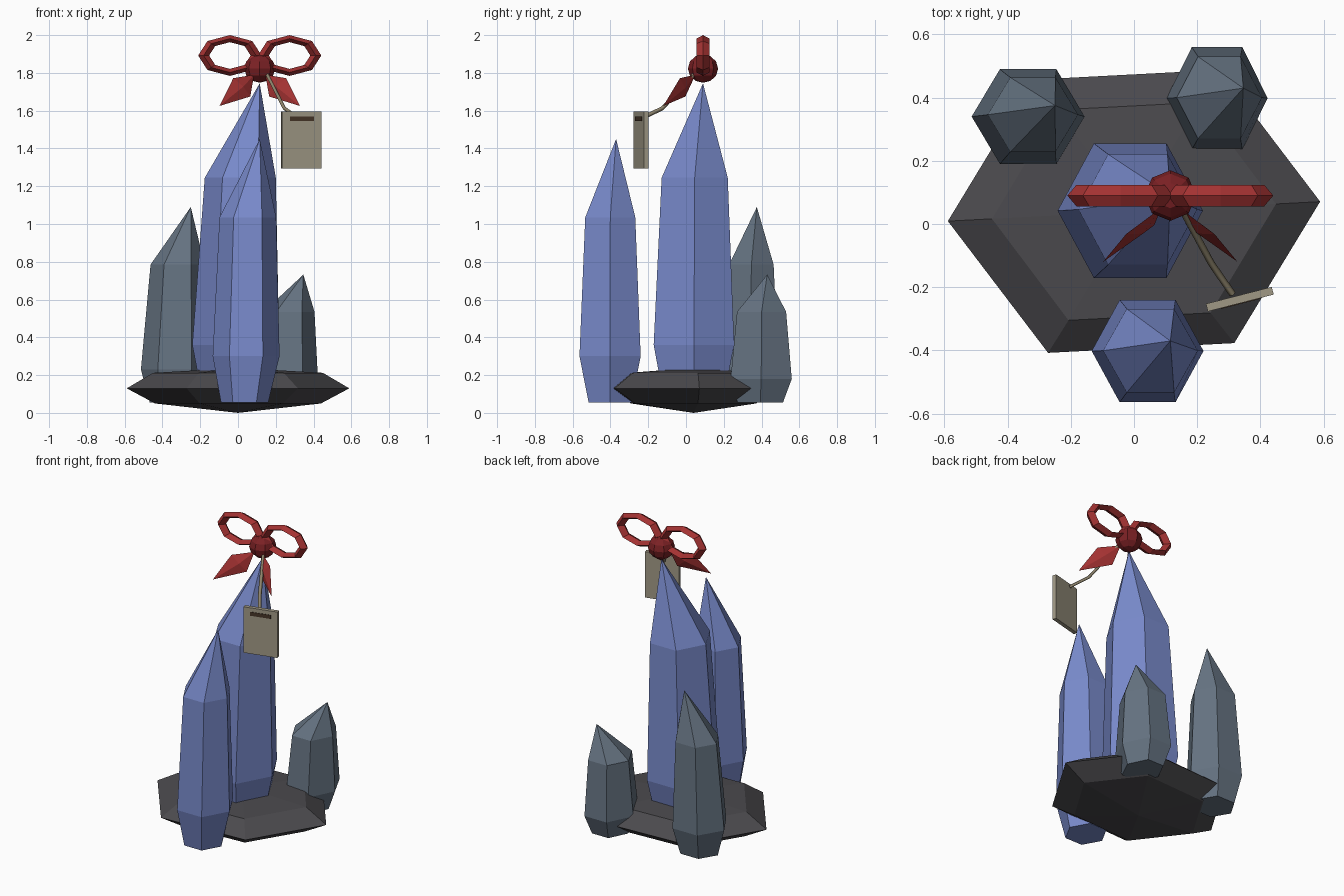
import bpy, bmesh, math
from mathutils import Vector

if "Cube" in bpy.data.objects:
    bpy.data.objects.remove(bpy.data.objects["Cube"])


def material(name, rgb):
    m = bpy.data.materials.new(name)
    m.diffuse_color = (*rgb, 1)
    m.use_nodes = True
    m.node_tree.nodes["Principled BSDF"].inputs["Base Color"].default_value = m.diffuse_color
    return m


BLUE = material("blue_crystal", (0.19, 0.255, 0.6))
SLATE = material("slate_crystal", (0.13, 0.17, 0.22))
ROCK = material("dark_rock", (0.07, 0.068, 0.075))
RED = material("red_ribbon", (0.37, 0.032, 0.032))
KNOT = material("dark_red_knot", (0.2, 0.015, 0.018))
CARD = material("card", (0.35, 0.315, 0.235))
CORD = material("cord", (0.27, 0.23, 0.15))
INK = material("dark_brown", (0.06, 0.035, 0.02))


def make(name, bm, mat):
    bmesh.ops.recalc_face_normals(bm, faces=bm.faces)
    me = bpy.data.meshes.new(name)
    bm.to_mesh(me)
    bm.free()
    me.materials.append(mat)
    ob = bpy.data.objects.new(name, me)
    bpy.context.collection.objects.link(ob)
    return ob


def loft(name, rings, mat, tip=None, foot=None, turn=0.0):
    """Six-sided rings (cx, cy, z, rx, ry), closed by points or flat caps."""
    bm = bmesh.new()
    c, s = math.cos(turn), math.sin(turn)
    loops = []
    for cx, cy, z, rx, ry in rings:
        loop = []
        for i in range(6):
            a = i * math.pi / 3
            x, y = rx * math.cos(a), ry * math.sin(a)
            loop.append(bm.verts.new((cx + x * c - y * s, cy + x * s + y * c, z)))
        loops.append(loop)
    for lo, hi in zip(loops, loops[1:]):
        for i in range(6):
            j = (i + 1) % 6
            bm.faces.new((lo[i], lo[j], hi[j], hi[i]))
    for loop, point in ((loops[0], foot), (loops[-1], tip)):
        if point:
            p = bm.verts.new(point)
            for i in range(6):
                bm.faces.new((loop[i], loop[(i + 1) % 6], p))
        else:
            bm.faces.new(loop)
    return make(name, bm, mat)


# Rock base
loft("rock_base",
     [(0, 0.04, 0.05, 0.44, 0.37), (0, 0.04, 0.13, 0.59, 0.5), (0, 0.04, 0.212, 0.45, 0.385)],
     ROCK, tip=(0, 0.04, 0.238), foot=(0, 0.04, 0), turn=math.radians(3))

# Crystals: foot, widest and shoulder rings, then an off-centre tip
loft("main_crystal",
     [(-0.015, 0.04, 0.06, 0.17, 0.18), (-0.012, 0.042, 0.36, 0.23, 0.246),
      (0.012, 0.046, 1.245, 0.188, 0.202)], BLUE, tip=(0.115, 0.09, 1.745))
loft("front_crystal",
     [(0.035, -0.402, 0.055, 0.125, 0.131), (0.043, -0.402, 0.3, 0.177, 0.187),
      (0.052, -0.401, 1.035, 0.15, 0.153)], BLUE, tip=(0.115, -0.37, 1.45))
loft("left_back_crystal",
     [(-0.337, 0.338, 0.055, 0.13, 0.125), (-0.335, 0.34, 0.23, 0.179, 0.173),
      (-0.32, 0.346, 0.785, 0.143, 0.136)], SLATE, tip=(-0.25, 0.375, 1.09))
loft("right_back_crystal",
     [(0.262, 0.393, 0.055, 0.118, 0.139), (0.263, 0.398, 0.18, 0.16, 0.187),
      (0.27, 0.4, 0.535, 0.135, 0.15)], SLATE, tip=(0.346, 0.43, 0.732))

# Bow knot
BX, BY = 0.115, 0.09
bpy.ops.mesh.primitive_uv_sphere_add(segments=8, ring_count=6, radius=1, location=(BX, BY, 1.823))
knot = bpy.context.object
knot.name = "bow_knot"
knot.scale = (0.082, 0.08, 0.075)
knot.data.materials.append(KNOT)

for side, label in ((-1, "left"), (1, "right")):
    # Bow loop
    bpy.ops.mesh.primitive_torus_add(major_segments=8, minor_segments=4, major_radius=0.139,
                                     minor_radius=0.029, rotation=(math.pi / 2, 0, 0),
                                     location=(BX + side * 0.158, BY, 1.892))
    loop = bpy.context.object
    loop.name = label + "_bow_loop"
    loop.scale = (1, 0.643, 1.18)
    loop.data.materials.append(RED)

    # Ribbon tail: a thin diamond blade with a ridge on both faces
    def P(dx, y, z):
        return Vector((BX + side * dx, y, z))
    start, tip = P(0.03, 0.05, 1.79), P(0.213, -0.12, 1.625)
    a, b = P(0.14, -0.032, 1.772), P(0.05, -0.003, 1.675)
    mid = (a + b) / 2
    n = (tip - start).cross(a - b).normalized() * 0.016
    bm = bmesh.new()
    rim = [bm.verts.new(p) for p in (a, mid + n, b, mid - n)]
    ends = [bm.verts.new(p) for p in (start, tip)]
    for e in ends:
        for i in range(4):
            bm.faces.new((rim[i], rim[(i + 1) % 4], e))
    make(label + "_ribbon_tail", bm, RED)

# Cord
cu = bpy.data.curves.new("tag_cord", "CURVE")
cu.dimensions = "3D"
cu.bevel_depth = 0.011
cu.bevel_resolution = 0
cu.use_fill_caps = True
sp = cu.splines.new("POLY")
pts = [(0.15, 0.05, 1.8), (0.245, -0.125, 1.613), (0.312, -0.222, 1.565)]
sp.points.add(len(pts) - 1)
for q, p in zip(sp.points, pts):
    q.co = (*p, 1)
cu.materials.append(CORD)
bpy.context.collection.objects.link(bpy.data.objects.new("tag_cord", cu))

# Tag and its dark stripe
ang = math.radians(14.4)
for name, depth, z, size, mat in (("tag", 0, 1.445, (0.215, 0.025, 0.3), CARD),
                                  ("tag_stripe", 0.012, 1.557, (0.13, 0.006, 0.025), INK)):
    bpy.ops.mesh.primitive_cube_add(size=1, rotation=(0, 0, ang), location=(
        0.335 + depth * math.sin(ang), -0.238 - depth * math.cos(ang), z))
    ob = bpy.context.object
    ob.name = name
    ob.scale = size
    ob.data.materials.append(mat)
